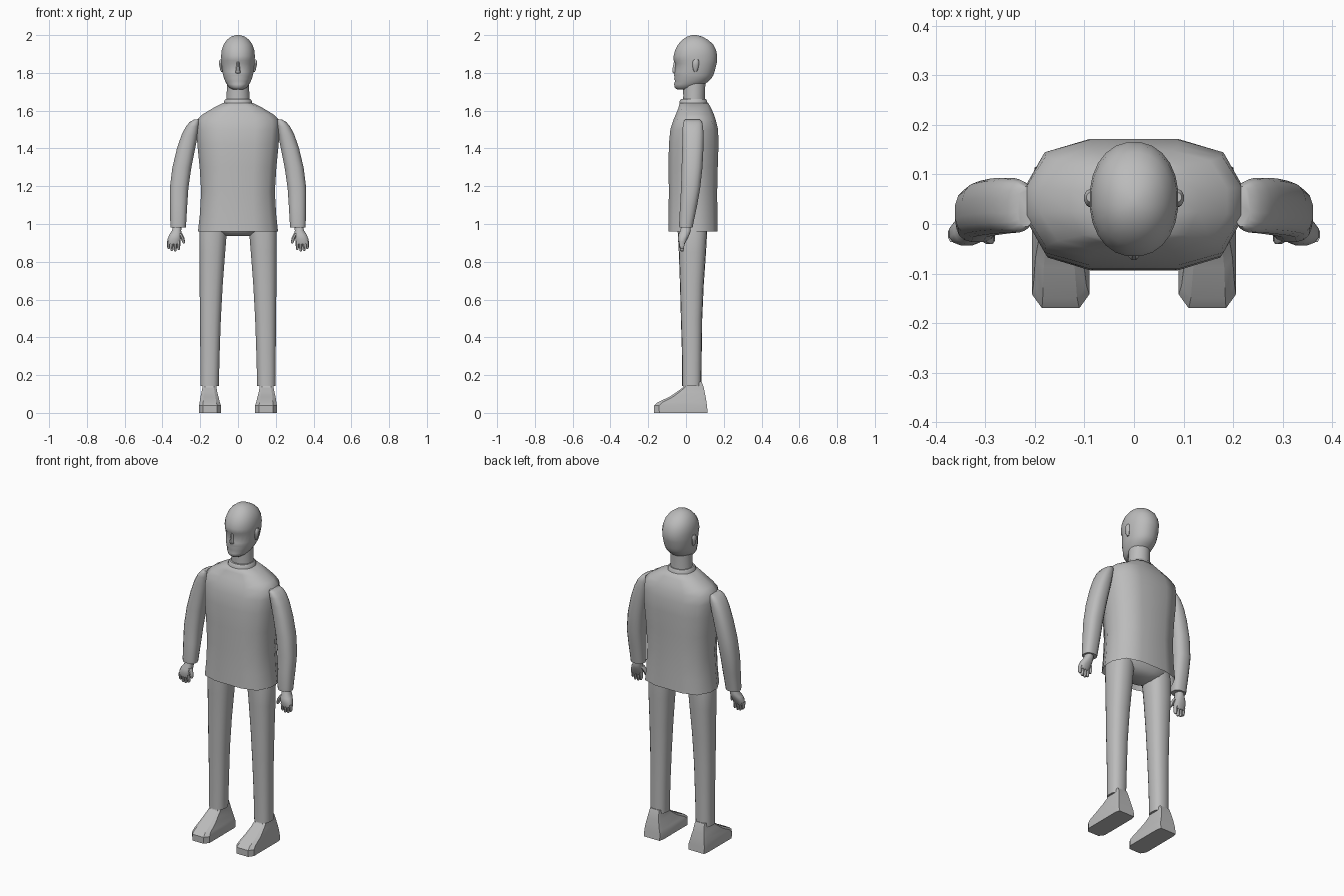
import bpy, bmesh, math

grey = bpy.data.materials.new("plain grey")
grey.diffuse_color = (0.5, 0.5, 0.5, 1)


def oval(n, power=2.0):
    """Unit superellipse section with n corners."""
    pts = []
    for i in range(n):
        a = 2 * math.pi * (i + 0.5) / n
        c, s = math.cos(a), math.sin(a)
        pts.append((math.copysign(abs(c) ** (2 / power), c),
                    math.copysign(abs(s) ** (2 / power), s)))
    return pts


def loft(name, rings, section, side=1, bottom=True, top=True, angle=50, shift=0.0):
    """Skin horizontal rings given as (z, x0, x1, y0, y1)."""
    bm = bmesh.new()
    loops = []
    for z, x0, x1, y0, y1 in rings:
        cx, cy, rx, ry = (x0 + x1) / 2, (y0 + y1) / 2, (x1 - x0) / 2, (y1 - y0) / 2
        loops.append([bm.verts.new((side * (cx + rx * u), cy + ry * v + shift, z))
                      for u, v in section])
    n = len(section)
    for a, b in zip(loops, loops[1:]):
        for i in range(n):
            j = (i + 1) % n
            bm.faces.new((a[i], a[j], b[j], b[i]))
    if bottom:
        bm.faces.new(loops[0][::-1])
    if top:
        bm.faces.new(loops[-1])
    bmesh.ops.recalc_face_normals(bm, faces=bm.faces)
    if side < 0 and not bottom:
        bmesh.ops.reverse_faces(bm, faces=[])
    me = bpy.data.meshes.new(name)
    bm.to_mesh(me)
    bm.free()
    me.materials.append(grey)
    me.polygons.foreach_set("use_smooth", [True] * len(me.polygons))
    me.set_sharp_from_angle(angle=math.radians(angle))
    ob = bpy.data.objects.new(name, me)
    bpy.context.collection.objects.link(ob)
    return ob


def sym(z, w, y0, y1):
    return (z, -w, w, y0, y1)


# Sweater: broad twelve-sided section, open hem
chest = [(1, .25), (.82, .8), (.41, 1), (-.41, 1), (-.82, .8), (-1, .25),
         (-1, -.25), (-.82, -.8), (-.41, -1), (.41, -1), (.82, -.8), (1, -.25)]
loft("sweater", [
    sym(.96, .212, -.094, .168), sym(1.05, .202, -.092, .166),
    sym(1.17, .195, -.091, .165), sym(1.3, .203, -.092, .168),
    sym(1.42, .215, -.091, .172), sym(1.5, .22, -.083, .17),
    sym(1.55, .218, -.067, .158), sym(1.58, .188, -.054, .148),
    sym(1.615, .13, -.04, .132), sym(1.64, .08, -.034, .118)],
    chest, bottom=False, angle=60)

# Collar band
loft("collar", [sym(1.625, .078, -.036, .117), sym(1.652, .074, -.034, .112),
                sym(1.662, .066, -.026, .106)], oval(20, 2.2))

# Hips under the hem
loft("hips", [sym(.937, .07, -.02, .09), sym(.962, .15, -.045, .115),
              sym(1.0, .195, -.06, .13), sym(1.08, .18, -.06, .13)], oval(16, 2.6))

# Neck
loft("neck", [sym(1.62, .064, -.018, .102), sym(1.68, .061, -.015, .1),
              sym(1.77, .058, -.02, .105)], oval(20))

# Head with brow, lips and chin in its front profile
loft("head", [
    sym(1.713, .03, -.048, .03), sym(1.722, .046, -.06, .07),
    sym(1.74, .06, -.064, .1), sym(1.757, .069, -.058, .122),
    sym(1.768, .073, -.064, .133), sym(1.778, .077, -.06, .14),
    sym(1.787, .079, -.064, .145), sym(1.805, .083, -.06, .152),
    sym(1.85, .088, -.056, .163), sym(1.866, .089, -.066, .166),
    sym(1.89, .09, -.066, .166), sym(1.92, .087, -.059, .16),
    sym(1.95, .077, -.043, .145), sym(1.975, .059, -.02, .118),
    sym(1.992, .036, .005, .086), sym(2.0, .01, .032, .056)],
    oval(24, 2.15), angle=60)

# Nose
loft("nose", [sym(1.796, .011, -.064, -.04), sym(1.803, .015, -.073, -.04),
              sym(1.815, .012, -.074, -.04), sym(1.865, .007, -.064, -.04)], oval(8))

# Shoe: boxy section with clipped corners
box = [(1, .8), (.9, 1), (-.9, 1), (-1, .8), (-1, -.8), (-.65, -1), (.65, -1), (1, -.8)]
digit = oval(8)

for s, label in ((1, "left"), (-1, "right")):
    # Ear
    loft(label + "_ear", [
        (1.805, .08, .09, .044, .056), (1.815, .08, .094, .038, .062),
        (1.84, .08, .1, .034, .068), (1.86, .08, .101, .035, .07),
        (1.872, .08, .096, .044, .064)], oval(10), s)

    # Sleeve
    loft(label + "_sleeve", [
        (.982, .276, .358, -.036, .036), (1.0, .274, .359, -.037, .039),
        (1.1, .268, .361, -.032, .06), (1.19, .262, .362, -.027, .076),
        (1.3, .246, .348, -.024, .088), (1.4, .226, .324, -.021, .093),
        (1.47, .212, .3, -.019, .094), (1.515, .205, .277, -.018, .091),
        (1.54, .203, .256, -.015, .086), (1.552, .203, .235, -.006, .076)],
        oval(16, 2.5), s)

    # Trouser leg
    loft(label + "_trouser_leg", [
        (.142, .101, .2, -.02, .081), (.3, .097, .2, -.021, .083),
        (.5, .09, .202, -.027, .086), (.68, .08, .204, -.032, .094),
        (.85, .067, .206, -.038, .106), (.96, .058, .206, -.044, .112),
        (1.02, .058, .19, -.044, .112)], oval(18, 2.4), s)

    # Shoe: sole, toe cap, sloping instep and ankle
    loft(label + "_shoe", [
        (0, .09, .206, -.17, .115), (.038, .09, .206, -.17, .111),
        (.056, .096, .203, -.15, .109), (.085, .103, .199, -.088, .104),
        (.11, .11, .193, -.05, .099), (.135, .114, .188, -.016, .094),
        (.165, .117, .185, -.005, .083)], box, s, angle=25)

    # Palm
    loft(label + "_palm", [
        (.895, .309, .374, -.038, -.006), (.92, .302, .374, -.044, .008),
        (.945, .298, .364, -.04, .02), (.965, .3, .35, -.03, .026),
        (1.0, .298, .342, -.025, .025)], oval(12, 2.4), s)

    # Fingers
    for i, (x, tip) in enumerate(((.314, .862), (.332, .855), (.35, .857), (.367, .868))):
        loft(f"{label}_finger_{i + 1}", [
            (tip, x - .004, x + .004, -.027, -.013),
            (tip + .006, x - .008, x + .008, -.032, -.01),
            (.885, x - .009, x + .009, -.036, -.008),
            (.91, x - .009, x + .009, -.038, -.004)], digit, s)

    # Thumb
    loft(label + "_thumb", [
        (.897, .283, .291, -.035, -.022), (.904, .28, .296, -.041, -.018),
        (.925, .282, .304, -.042, -.012), (.95, .295, .318, -.034, 0)], digit, s)
